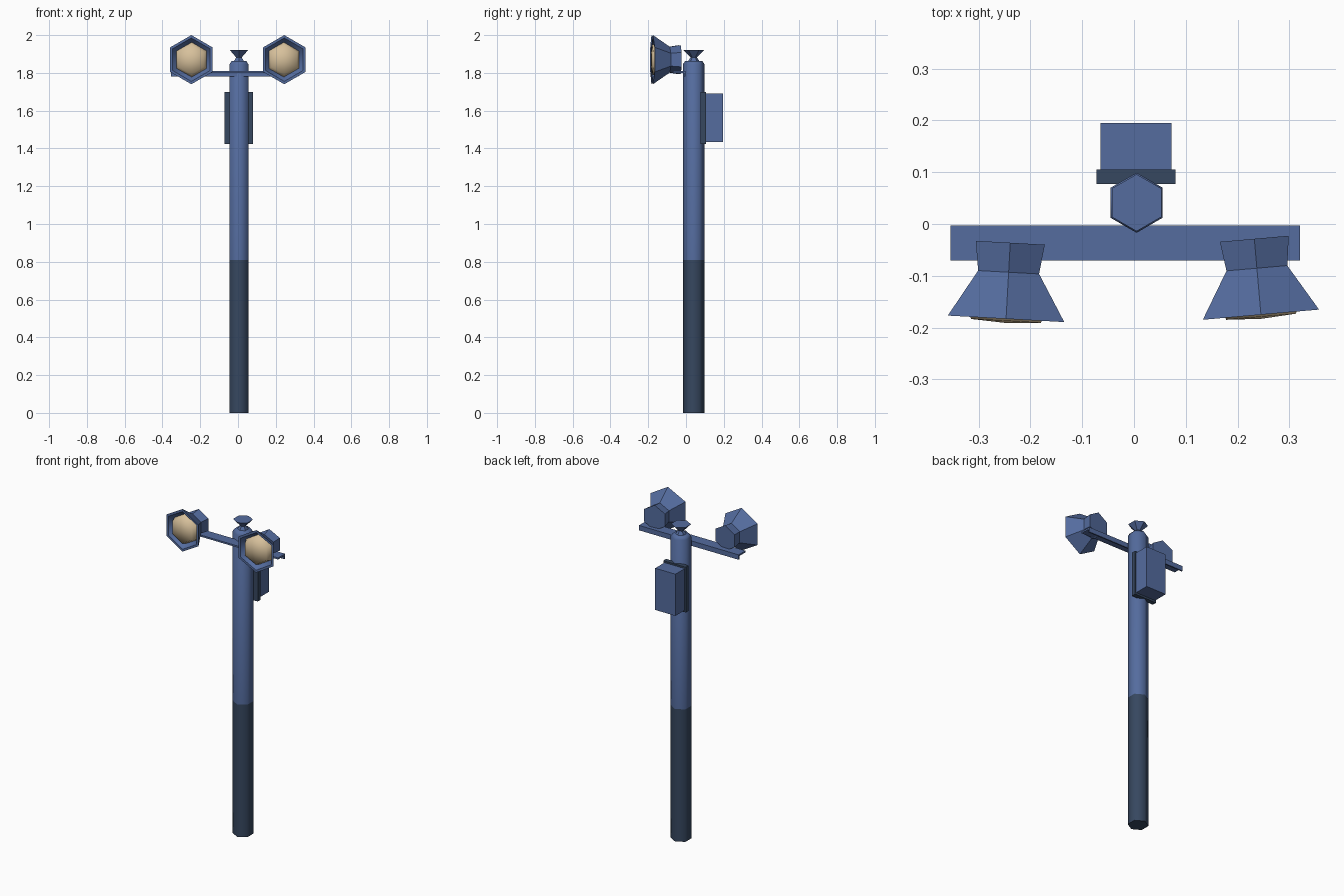
import bpy, bmesh, math
from mathutils import Matrix

if "Cube" in bpy.data.objects:
    bpy.data.objects.remove(bpy.data.objects["Cube"])


def material(name, rgb):
    m = bpy.data.materials.new(name)
    m.diffuse_color = (*rgb, 1)
    m.use_nodes = True
    m.node_tree.nodes["Principled BSDF"].inputs["Base Color"].default_value = m.diffuse_color
    return m


BLUE = material("blue paint", (0.089, 0.15, 0.345))
DARK = material("dark slate", (0.037, 0.063, 0.115))
TAN = material("warm lens", (0.68, 0.53, 0.33))


def finish(name, bm, mats, matrix=None, smooth=None):
    bmesh.ops.recalc_face_normals(bm, faces=bm.faces)
    mesh = bpy.data.meshes.new(name)
    bm.to_mesh(mesh)
    bm.free()
    for m in mats:
        mesh.materials.append(m)
    if smooth:
        mesh.shade_smooth()
        mesh.set_sharp_from_angle(angle=math.radians(smooth))
    ob = bpy.data.objects.new(name, mesh)
    bpy.context.collection.objects.link(ob)
    if matrix:
        ob.matrix_world = matrix
    return ob


def hex_lathe(name, profile, mat, matrix, smooth=None, dark_below=None):
    """Six-sided turned shape from (radius, height) points, corners on +-y."""
    bm = bmesh.new()
    rings = []
    for r, z in profile:
        if r == 0:
            rings.append([bm.verts.new((0, 0, z))] * 6)
        else:
            rings.append([bm.verts.new((r * math.cos(a), r * math.sin(a), z))
                          for a in (math.radians(30 + 60 * k) for k in range(6))])
    for lo, hi in zip(rings, rings[1:]):
        for k in range(6):
            j = (k + 1) % 6
            bm.faces.new(list(dict.fromkeys((lo[k], lo[j], hi[j], hi[k]))))
    if dark_below:
        for f in bm.faces:
            f.material_index = int(f.calc_center_median().z < dark_below)
    return finish(name, bm, [mat, DARK], matrix, smooth)


def box(name, x, y, z, mat):
    bm = bmesh.new()
    bmesh.ops.create_cube(bm, size=1)
    for v in bm.verts:
        v.co = [(a + b) / 2 + c * (b - a) for c, (a, b) in zip(v.co, (x, y, z))]
    return finish(name, bm, [mat])


# Pole with dark lower part, and the flared finial on top
axis = Matrix.Translation((0.005, 0.041, 0))
hex_lathe("pole", [(0, 0), (0.058, 0), (0.058, 0.81), (0.058, 1.845), (0.046, 1.862), (0, 1.862)],
          BLUE, axis, smooth=62, dark_below=0.81)
hex_lathe("finial", [(0, 1.855), (0.035, 1.855), (0.017, 1.882), (0.055, 1.92), (0, 1.92)],
          BLUE, axis)

# Crossarm: an angle profile, top plate with a flange along its back
bm = bmesh.new()
section = [(-0.07, 1.81), (-0.003, 1.81), (-0.003, 1.78), (-0.011, 1.78), (-0.011, 1.8), (-0.07, 1.8)]
face = bm.faces.new([bm.verts.new((-0.354, y, z)) for y, z in section])
ext = bmesh.ops.extrude_face_region(bm, geom=[face])
bmesh.ops.translate(bm, vec=(0.674, 0, 0),
                    verts=[g for g in ext["geom"] if isinstance(g, bmesh.types.BMVert)])
finish("crossarm", bm, [BLUE])

# Control box on its dark mounting plate
box("mounting_plate", (-0.072, 0.08), (0.077, 0.105), (1.423, 1.70), DARK)
box("control_box", (-0.065, 0.072), (0.10, 0.195), (1.435, 1.69), BLUE)

# Two floodlights, each turned slightly outwards
for side, x, y, yaw in (("left", -0.247, -0.183, -3.2), ("right", 0.245, -0.175, 5)):
    m = (Matrix.Translation((x, y, 1.87)) @ Matrix.Rotation(math.radians(yaw), 4, 'Z')
         @ Matrix.Rotation(math.radians(90), 4, 'X'))
    hex_lathe(side + "_lamp_housing", [(0, -0.147), (0.077, -0.147), (0.068, -0.09), (0, -0.09)],
              BLUE, m)
    hex_lathe(side + "_lamp_shade", [(0, -0.09), (0.068, -0.09), (0.13, 0), (0.115, 0),
                                     (0.092, -0.03), (0, -0.03)], BLUE, m, smooth=50)
    hex_lathe(side + "_lamp_lens", [(0, -0.03), (0.092, -0.03), (0.078, 0.004), (0, 0.008)],
              TAN, m, smooth=70)
